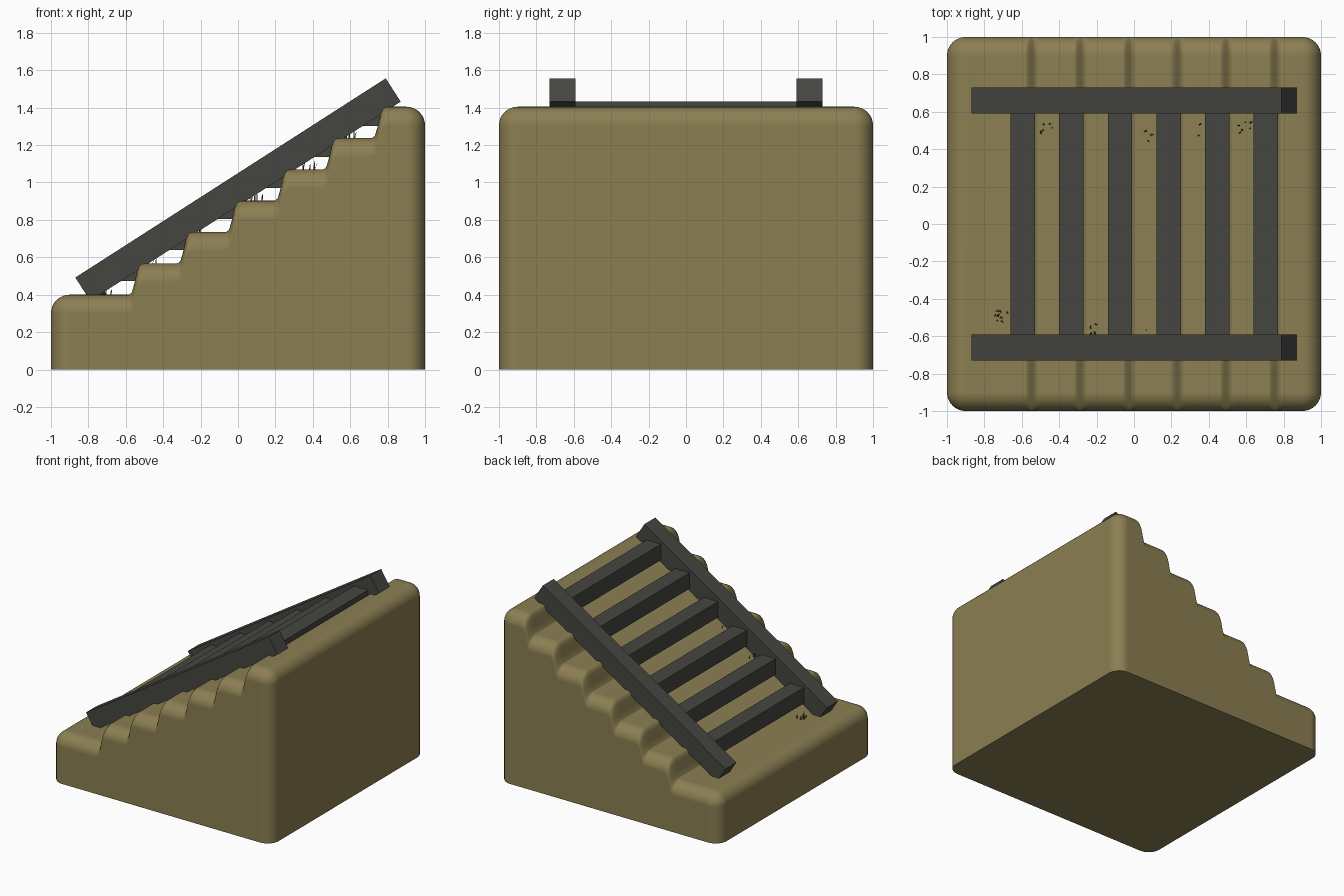
import bpy, bmesh, math, random
from mathutils import Matrix, Vector

random.seed(4)
if "Cube" in bpy.data.objects:
    bpy.data.objects.remove(bpy.data.objects["Cube"])


def material(name, rgb):
    m = bpy.data.materials.new(name)
    m.use_nodes = True
    m.diffuse_color = (*rgb, 1)
    m.node_tree.nodes["Principled BSDF"].inputs["Base Color"].default_value = (*rgb, 1)
    return m


EARTH = material("dry earth", (0.26, 0.212, 0.085))
WOOD = material("dark timber", (0.059, 0.061, 0.053))
GRASS = material("dead grass", (0.075, 0.062, 0.025))


def finish(bm, name, mat):
    mesh = bpy.data.meshes.new(name)
    bm.to_mesh(mesh)
    bm.free()
    mesh.materials.append(mat)
    obj = bpy.data.objects.new(name, mesh)
    bpy.context.collection.objects.link(obj)
    return obj


def beam(name, centre, size, pitch=0):
    bm = bmesh.new()
    bmesh.ops.create_cube(bm, size=1)
    bmesh.ops.transform(bm, verts=bm.verts, matrix=Matrix.Translation(centre)
                        @ Matrix.Rotation(-pitch, 4, "Y") @ Matrix.Diagonal((*size, 1)))
    return finish(bm, name, WOOD)


R, LOW, RISE, RUN, STEPS, ARC = 0.1, 0.4, 0.1675, 0.26, 6, 8
HIGH = LOW + RISE * STEPS


# Stepped earth block: stair profile shrunk towards both sides to round them
def stair_profile(drop):
    pts = [(-1 + drop, 0)]
    quarter = [math.pi / 2 * k / ARC for k in range(ARC + 1)]
    pts += [(-1 + R - (R - drop) * math.cos(a), LOW - R + (R - drop) * math.sin(a))
            for a in quarter]
    riser = [(-0.015, 0), (0, 0.012), (0.014, 0.06), (0.028, 0.125),
             (0.038, 0.15), (0.052, 0.164), (0.07, RISE)]
    for i in range(STEPS):
        pts += [(-0.568 + RUN * i + x, LOW + RISE * i + z - drop) for x, z in riser]
    pts += [(1 - R + (R - drop) * math.sin(a), HIGH - R + (R - drop) * math.cos(a))
            for a in quarter]
    pts.append((1 - drop, 0))
    return pts


stations = []
for k in range(ARC + 1):
    a = math.pi / 2 * k / ARC
    stations.append((1 - R + R * math.sin(a), R - R * math.cos(a)))
stations = [(-y, d) for y, d in reversed(stations)] + stations

bm = bmesh.new()
rings = [[bm.verts.new((x, y, z)) for x, z in stair_profile(d)] for y, d in stations]
for a, b in zip(rings, rings[1:]):
    for i in range(len(a)):
        j = (i + 1) % len(a)
        bm.faces.new((a[i], a[j], b[j], b[i]))
bm.faces.new(rings[0])
bm.faces.new(rings[-1])
bmesh.ops.remove_doubles(bm, verts=bm.verts, dist=0.0005)
bmesh.ops.recalc_face_normals(bm, faces=bm.faces)
block = finish(bm, "earth_steps", EARTH)
bpy.ops.object.select_all(action="DESELECT")
block.select_set(True)
bpy.context.view_layer.objects.active = block
bpy.ops.object.shade_smooth_by_angle(angle=math.radians(50))
weighted = block.modifiers.new("even_normals", "WEIGHTED_NORMAL")
weighted.keep_sharp = True

# Sloping side rails
for side, y in (("right", -0.66), ("left", 0.66)):
    beam("rail_" + side, (0, y, 0.962), (1.972, 0.14, 0.148), math.atan2(1.065, 1.66))

# Level treads between the rails
for i in range(STEPS):
    beam(f"tread_{i + 1}", (-0.595 + RUN * i, 0, 0.537 + 0.166 * i), (0.13, 1.2, 0.13))

# Small tufts of thin bent blades: x, y, step number, blade count
tufts = [(-0.71, -0.49, 0, 12), (-0.47, 0.51, 1, 6), (-0.2, -0.56, 2, 6),
         (0.04, -0.59, 3, 3), (0.1, 0.47, 3, 5), (0.38, 0.5, 4, 6), (0.6, 0.52, 5, 8)]
bm = bmesh.new()
for x, y, step, count in tufts:
    for _ in range(count):
        root = Vector((x + random.uniform(-0.035, 0.035),
                       y + random.uniform(-0.035, 0.035), LOW + RISE * step - 0.005))
        turn = random.uniform(0, math.tau)
        lean = Vector((math.cos(turn), math.sin(turn), 0)) * random.uniform(0.005, 0.02)
        wide = Vector((-math.sin(turn), math.cos(turn), 0)) * 0.004
        up = Vector((0, 0, random.uniform(0.03, 0.06)))
        mid = root + up * 0.6 + lean * 0.4
        v = [bm.verts.new(p) for p in (root - wide, root + wide, mid + wide * 0.8,
                                       mid - wide * 0.8, root + up + lean)]
        bm.faces.new(v[:4])
        bm.faces.new((v[3], v[2], v[4]))
finish(bm, "grass_tufts", GRASS)
